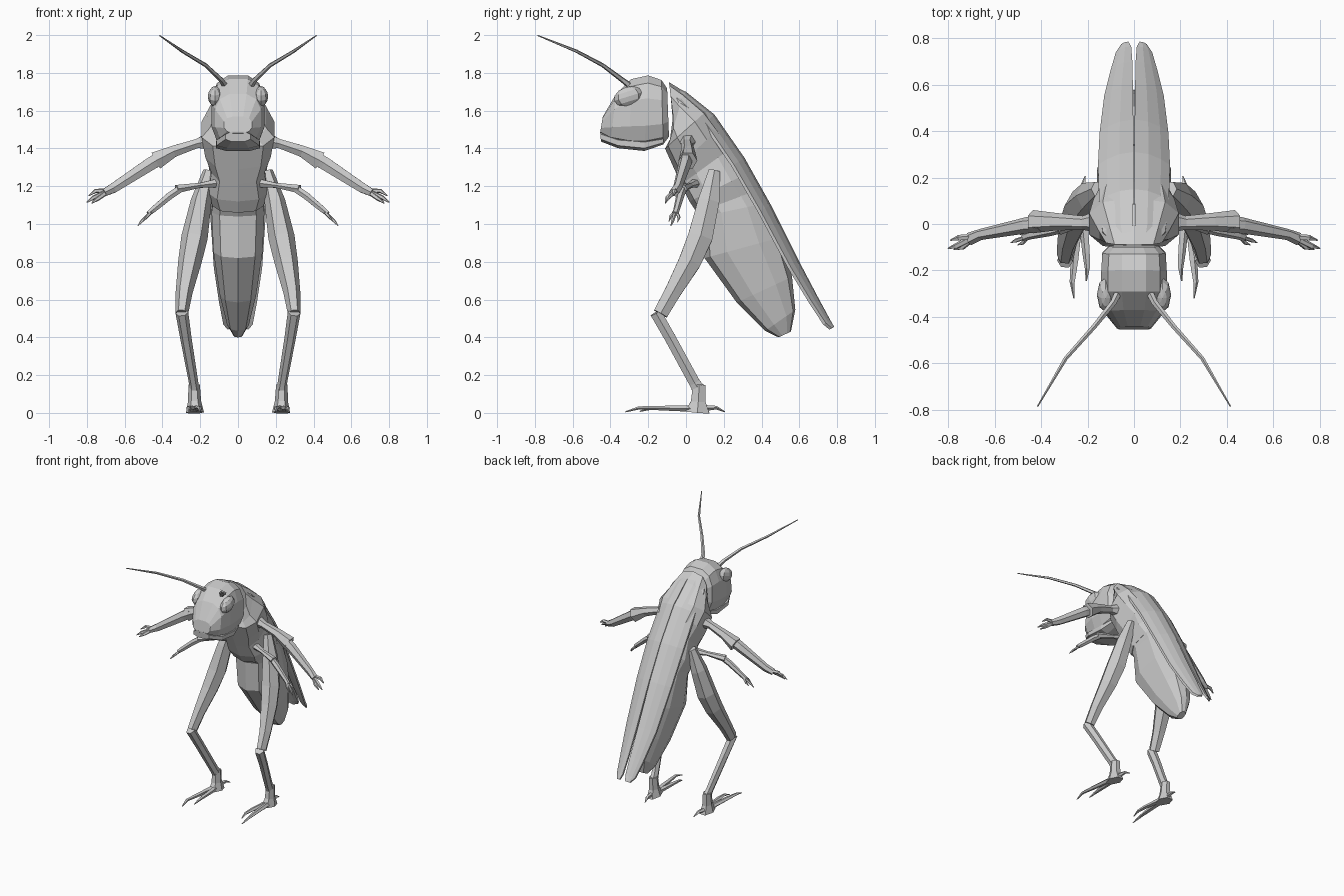
import bpy, bmesh, math
from mathutils import Vector


def skin(name, rings):
    """Join equal-length rings of points into a closed, flat-shaded mesh."""
    bm = bmesh.new()
    vs = [[bm.verts.new(p) for p in r] for r in rings]
    n = len(rings[0])
    for a, b in zip(vs, vs[1:]):
        for i in range(n):
            j = (i + 1) % n
            bm.faces.new((a[i], a[j], b[j], b[i]))
    bm.faces.new(vs[0])
    bm.faces.new(vs[-1])
    bmesh.ops.recalc_face_normals(bm, faces=bm.faces)
    me = bpy.data.meshes.new(name)
    bm.to_mesh(me)
    bm.free()
    ob = bpy.data.objects.new(name, me)
    bpy.context.collection.objects.link(ob)
    return ob


def sgn_pow(v, e):
    return math.copysign(abs(v) ** e, v)


def body(name, sections, n=10, e=0.75):
    """Symmetric loft; section = front y, z, back y, z, half width."""
    rings = []
    for fy, fz, by, bz, w in sections:
        ring = []
        for i in range(n):
            t = 2 * math.pi * (i + 0.5) / n
            k = (sgn_pow(math.sin(t), e) / math.sin(math.pi / 2 * 0.9) ** e + 1) / 2
            ring.append((w * sgn_pow(math.cos(t), e), fy + (by - fy) * k, fz + (bz - fz) * k))
        rings.append(ring)
    return skin(name, rings)


def limb(name, pts, ref, n=6):
    """Mirrored pair of tapering tubes; point = x, y, z, radius along ref, other radius."""
    P = [Vector(p[:3]) for p in pts]
    rings = []
    for i, p in enumerate(pts):
        t = (P[min(i + 1, len(P) - 1)] - P[max(i - 1, 0)]).normalized()
        v = t.cross(Vector(ref)).normalized()
        u = v.cross(t)
        rings.append([P[i] + u * p[3] * math.cos(a) + v * p[4] * math.sin(a)
                      for a in (2 * math.pi * k / n for k in range(n))])
    for s, side in ((1, "right"), (-1, "left")):
        skin(side + "_" + name, [[(q.x * s, q.y, q.z) for q in r] for r in rings])


X, Y, Z = (1, 0, 0), (0, 1, 0), (0, 0, 1)

# Head, with the lower jaw as a separate plate
body("head", [(-.09, 1.46, -.10, 1.72, .11), (-.12, 1.42, -.13, 1.765, .14),
              (-.22, 1.395, -.20, 1.79, .145), (-.30, 1.40, -.29, 1.77, .145),
              (-.40, 1.43, -.37, 1.69, .125), (-.455, 1.48, -.44, 1.57, .075)], 12)
body("jaw", [(-.12, 1.42, -.12, 1.46, .10), (-.22, 1.385, -.22, 1.45, .125),
             (-.36, 1.40, -.36, 1.46, .12), (-.45, 1.435, -.455, 1.49, .07)], 8)

# Thorax and abdomen
body("thorax", [(-.06, 1.50, -.09, 1.75, .125), (-.09, 1.43, -.01, 1.70, .155),
                (-.11, 1.40, .11, 1.60, .20), (-.06, 1.29, .18, 1.51, .18),
                (-.025, 1.21, .25, 1.41, .145), (.02, 1.12, .33, 1.27, .165),
                (.06, 1.06, .38, 1.18, .14)])
body("abdomen", [(.03, 1.12, .34, 1.26, .13), (.09, 1.04, .42, 1.11, .145),
                 (.10, .82, .505, .93, .135), (.27, .585, .56, .72, .10),
                 (.42, .435, .578, .545, .06), (.49, .40, .555, .43, .025)])

# Eyes
for s in (1, -1):
    bpy.ops.mesh.primitive_uv_sphere_add(segments=8, ring_count=6, radius=1,
                                         location=(.122 * s, -.305, 1.675),
                                         rotation=(.3, 0, 0))
    eye = bpy.context.object
    eye.name = "right_eye" if s > 0 else "left_eye"
    eye.scale = (.038, .078, .052)

# Antennae
limb("antenna", [(.06, -.28, 1.72, .018, .018), (.09, -.34, 1.765, .014, .014),
                 (.17, -.44, 1.84, .011, .011), (.295, -.58, 1.915, .009, .009),
                 (.415, -.785, 1.998, .003, .003)], Z, 5)

# Front arms with three-fingered hands
limb("front_upper_arm", [(.15, .01, 1.44, .05, .05), (.22, .005, 1.425, .03, .028),
                         (.34, .01, 1.385, .038, .035), (.435, .01, 1.335, .05, .055)], Y)
limb("front_forearm", [(.40, .0, 1.355, .035, .04), (.46, -.005, 1.32, .035, .04),
                       (.66, -.045, 1.19, .024, .03), (.71, -.065, 1.165, .028, .022)], Y)
for i, (x, y, z) in enumerate(((.80, -.105, 1.115), (.79, -.07, 1.15), (.775, -.11, 1.11))):
    limb("front_finger_%d" % (i + 1), [(.685, -.055, 1.175, .014, .014),
         (x - .035, y + .01, z + .025, .013, .012), (x, y, z, .003, .003)], Y, 5)

# Middle arms
limb("middle_upper_arm", [(.12, .05, 1.215, .03, .025), (.20, .02, 1.205, .02, .015),
                          (.325, -.02, 1.185, .028, .025)], Y)
limb("middle_forearm", [(.30, -.015, 1.19, .022, .022), (.36, -.03, 1.15, .022, .022),
                        (.45, -.05, 1.075, .017, .018), (.475, -.058, 1.055, .018, .014)], Y)
for i, (x, y, z) in enumerate(((.53, -.08, .99), (.51, -.045, 1.01), (.50, -.09, 1.015))):
    limb("middle_finger_%d" % (i + 1), [(.455, -.053, 1.07, .009, .009),
         (x - .02, y + .008, z + .025, .009, .008), (x, y, z, .002, .002)], Y, 5)

# Hind legs
limb("thigh", [(.155, .15, 1.28, .03, .035), (.195, .12, 1.12, .055, .065),
               (.23, .075, .93, .07, .075), (.255, .02, .80, .062, .068),
               (.285, -.07, .64, .045, .05), (.298, -.135, .525, .034, .045)], X)
limb("shin", [(.297, -.16, .53, .034, .035), (.275, -.08, .39, .03, .034),
              (.235, .045, .16, .025, .034), (.23, .07, .12, .028, .04)], X)
limb("foot", [(.232, .07, .15, .03, .038), (.23, .065, .06, .035, .045),
              (.228, .06, .002, .048, .075)], X)

# Toes and heel claw
limb("outer_toe", [(.235, .05, .022, .022, .018), (.255, -.16, .026, .018, .012),
                   (.265, -.25, .026, .012, .009), (.258, -.32, .006, .003, .003)], X, 5)
limb("inner_toe", [(.22, .05, .022, .022, .018), (.205, -.12, .026, .018, .012),
                   (.20, -.19, .024, .012, .009), (.205, -.245, .008, .003, .003)], X, 5)
limb("heel_claw", [(.228, .09, .025, .02, .018), (.22, .16, .028, .013, .01),
                   (.21, .205, .006, .003, .003)], X, 5)

# Folded wings: domed strips; station = y, z, inner x, outer x
stations = [(-.06, 1.725, .012, .10), (.0, 1.70, .005, .135), (.15, 1.58, .002, .15),
            (.31, 1.35, .002, .155), (.45, 1.10, .003, .148), (.60, .80, .005, .128),
            (.70, .61, .007, .10), (.765, .49, .012, .078), (.785, .455, .025, .055)]
for s, side in ((1, "right"), (-1, "left")):
    rings = []
    for k, (y, z, x0, x1) in enumerate(stations):
        y0, z0 = stations[max(k - 1, 0)][:2]
        y1, z1 = stations[min(k + 1, len(stations) - 1)][:2]
        nrm = Vector((0, z0 - z1, y1 - y0)).normalized()
        top = []
        for f in (0, .4, .75, 1):
            drop = .065 * f * f * (x1 - x0) / .15
            top.append(Vector((s * (x0 + (x1 - x0) * f), y, z)) - nrm * drop)
        rings.append(top + [p - nrm * .016 for p in reversed(top)])
    skin(side + "_wing", rings)
